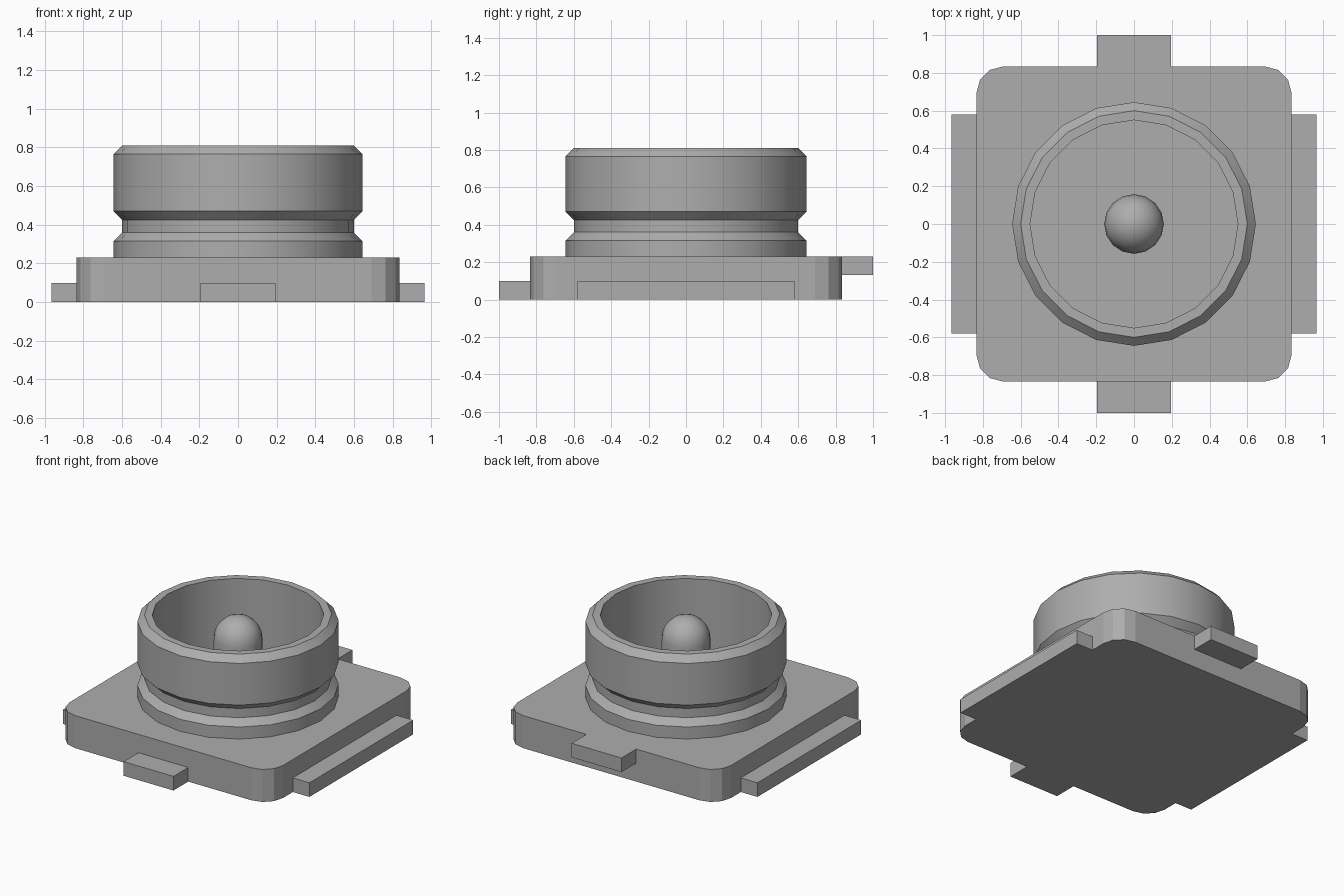
import bpy, bmesh, math

default = bpy.data.objects.get("Cube")
if default:
    bpy.data.objects.remove(default, do_unlink=True)

grey = bpy.data.materials.new("satin_grey")
grey.use_nodes = True
tone = (0.42, 0.42, 0.425, 1)
grey.diffuse_color = tone
grey.node_tree.nodes["Principled BSDF"].inputs["Base Color"].default_value = tone


def finish(bm, name, smooth=False):
    bmesh.ops.remove_doubles(bm, verts=bm.verts, dist=0.0001)
    bmesh.ops.recalc_face_normals(bm, faces=bm.faces)
    mesh = bpy.data.meshes.new(name)
    bm.to_mesh(mesh)
    bm.free()
    mesh.materials.append(grey)
    obj = bpy.data.objects.new(name, mesh)
    bpy.context.collection.objects.link(obj)
    if smooth:
        bpy.ops.object.select_all(action='DESELECT')
        obj.select_set(True)
        bpy.context.view_layer.objects.active = obj
        bpy.ops.object.shade_smooth_by_angle(angle=math.radians(32))
    return obj


def prism(name, outline, z0, z1):
    bm = bmesh.new()
    face = bm.faces.new([bm.verts.new((x, y, z0)) for x, y in outline])
    top = bmesh.ops.extrude_face_region(bm, geom=[face], use_keep_orig=True)
    verts = [v for v in top["geom"] if isinstance(v, bmesh.types.BMVert)]
    bmesh.ops.translate(bm, verts=verts, vec=(0, 0, z1 - z0))
    return finish(bm, name)


def block(name, x0, x1, y0, y1, z0, z1):
    return prism(name, [(x0, y0), (x1, y0), (x1, y1), (x0, y1)], z0, z1)


def lathe(name, profile, steps, closed=False):
    bm = bmesh.new()
    verts = [bm.verts.new((r, 0, z)) for r, z in profile]
    pairs = list(zip(verts, verts[1:]))
    if closed:
        pairs.append((verts[-1], verts[0]))
    edges = [bm.edges.new(p) for p in pairs]
    bmesh.ops.spin(bm, geom=verts + edges, cent=(0, 0, 0), axis=(0, 0, 1),
                   angle=math.tau, steps=steps, use_merge=True)
    return finish(bm, name, True)


# Base plate with rounded corners
half, radius = 0.835, 0.145
outline = []
for quarter in range(4):
    mid = math.radians(45 + 90 * quarter)
    cx = math.copysign(half - radius, math.cos(mid))
    cy = math.copysign(half - radius, math.sin(mid))
    for step in (-1, -1 / 3, 1 / 3, 1):
        a = mid + step * math.pi / 4
        outline.append((cx + radius * math.cos(a), cy + radius * math.sin(a)))
base_top = 0.23
prism("base_plate", outline, 0, base_top)

# Solder pads and tabs
for side, name in ((-1, "right_pad"), (1, "left_pad")):
    x0, x1 = sorted((side * 0.8, side * 0.965))
    block(name, x0, x1, -0.58, 0.58, 0, 0.1)
block("front_tab", -0.195, 0.195, -1, -0.8, 0, 0.1)
block("back_tab", -0.195, 0.195, 0.8, 1, 0.13, base_top)

# Hollow grooved collar
lathe("collar", [(0.645, 0.22), (0.645, 0.315), (0.6, 0.36), (0.6, 0.425),
                 (0.645, 0.47), (0.645, 0.765), (0.6, 0.81), (0.55, 0.81),
                 (0.55, 0.22)], 20, closed=True)

# Thin floor plates inside the collar
notch = [(-0.27, 0.225), (-0.17, 0.32), (0, 0.355), (0.17, 0.32), (0.27, 0.225)]
start = math.asin(0.225 / 0.55)
arc = [start + (math.pi - 2 * start) * i / 8 for i in range(9)]
rim = [(0.55 * math.cos(a), 0.55 * math.sin(a)) for a in arc]
for side, name in ((-1, "front_floor_plate"), (1, "back_floor_plate")):
    prism(name, [(x, side * y) for x, y in notch + rim], base_top - 0.01, base_top + 0.004)

# Round-headed centre pin
pin, shoulder = 0.158, 0.642
dome = [(pin * math.cos(a), shoulder + pin * math.sin(a))
        for a in (math.pi / 2 * i / 6 for i in range(7))]
lathe("centre_pin", [(pin, 0.22)] + dome, 16)
